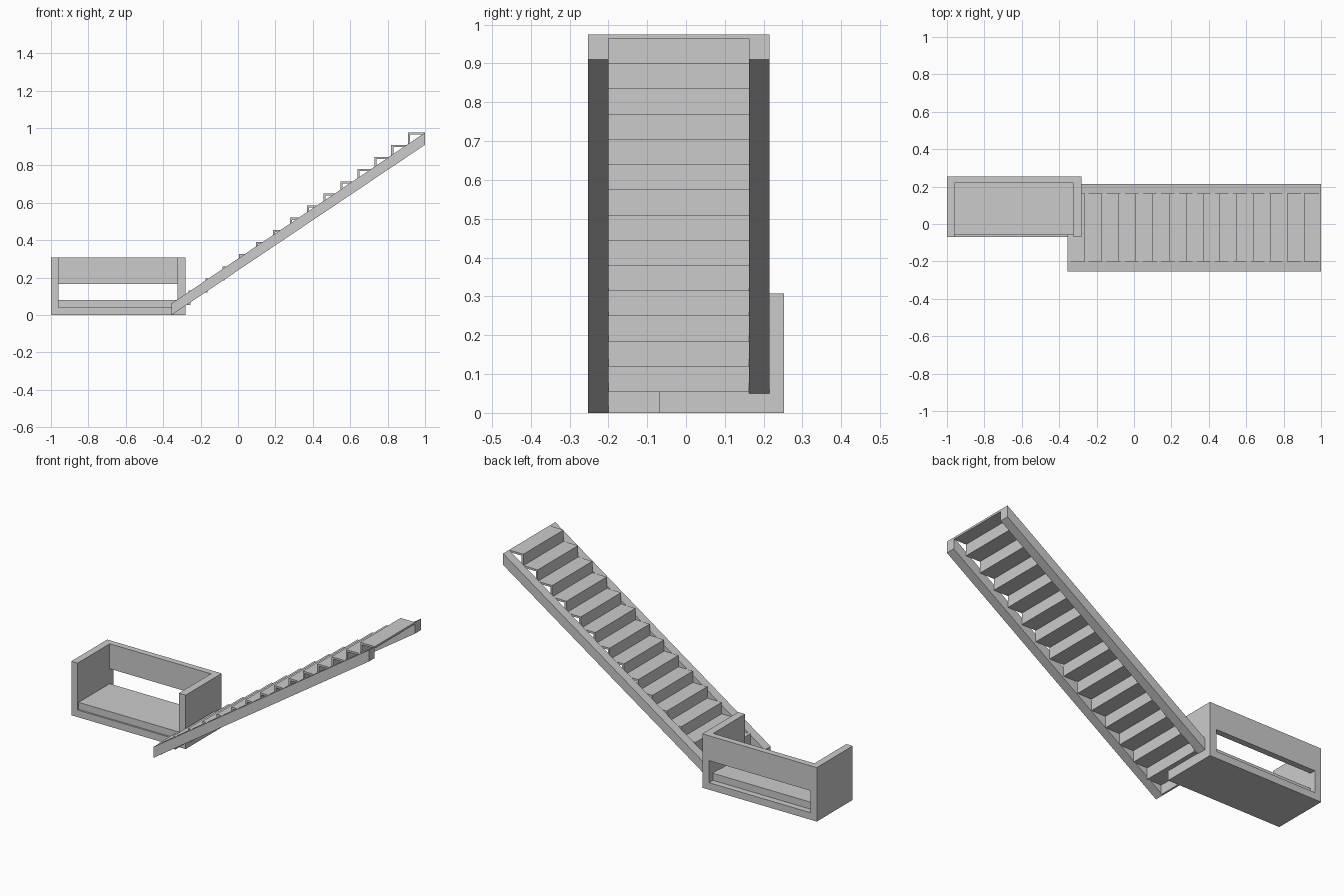
import bpy, bmesh

if "Cube" in bpy.data.objects:
    bpy.data.objects.remove(bpy.data.objects["Cube"])

grey = bpy.data.materials.new("plain grey")
grey.diffuse_color = (0.6, 0.6, 0.6, 1)
grey.use_nodes = True
grey.node_tree.nodes["Principled BSDF"].inputs["Base Color"].default_value = grey.diffuse_color


def prism(name, profile, y0, y1):
    """Extrude an x-z profile along y."""
    bm = bmesh.new()
    face = bm.faces.new([bm.verts.new((x, y0, z)) for x, z in profile])
    ext = bmesh.ops.extrude_face_region(bm, geom=[face])
    moved = [v for v in ext["geom"] if isinstance(v, bmesh.types.BMVert)]
    bmesh.ops.translate(bm, verts=moved, vec=(0, y1 - y0, 0))
    bmesh.ops.recalc_face_normals(bm, faces=bm.faces)
    mesh = bpy.data.meshes.new(name)
    bm.to_mesh(mesh)
    bm.free()
    mesh.materials.append(grey)
    obj = bpy.data.objects.new(name, mesh)
    bpy.context.collection.objects.link(obj)
    return obj


def box(name, x0, x1, y0, y1, z0, z1):
    return prism(name, [(x0, z0), (x1, z0), (x1, z1), (x0, z1)], y0, y1)


def cut(target, cutter):
    mod = target.modifiers.new("cut", 'BOOLEAN')
    mod.operation = 'DIFFERENCE'
    mod.solver = 'EXACT'
    mod.object = cutter
    bpy.context.view_layer.objects.active = target
    bpy.ops.object.modifier_apply(modifier=mod.name)
    bpy.data.objects.remove(cutter)


# Bench shell: hollow block, open at the front and top, slot in the back
shell = box("bench_shell", -1, -0.28, -0.07, 0.253, 0, 0.307)
cut(shell, box("cavity_cutter", -0.96, -0.323, -0.2, 0.218, 0.04, 0.5))
cut(shell, box("slot_cutter", -0.96, -0.323, 0.1, 0.4, 0.04, 0.165))

# Bench seat slab, set slightly back from the front edge
box("bench_seat", -0.96, -0.323, -0.06, 0.218, 0.04, 0.08)

# Sloping stair stringers
X0, X1, TOP = -0.355, 1.0, 0.975
slope = [(X0, 0), (X1, 0.91), (X1, TOP), (X0, 0.062)]
prism("front_stringer", slope, -0.253, -0.2)
prism("rear_stringer", slope, 0.162, 0.215)

# Thin treads and risers between the stringers
STEPS, T = 15, 0.011
run, rise = (X1 - X0) / STEPS, TOP / STEPS
for k in range(STEPS):
    x, z = X0 + k * run, k * rise
    box(f"riser_{k + 1}", x, x + T, -0.2, 0.162, z, z + rise - T)
    box(f"tread_{k + 1}", x, min(x + run + T, X1), -0.2, 0.162, z + rise - T, z + rise)
